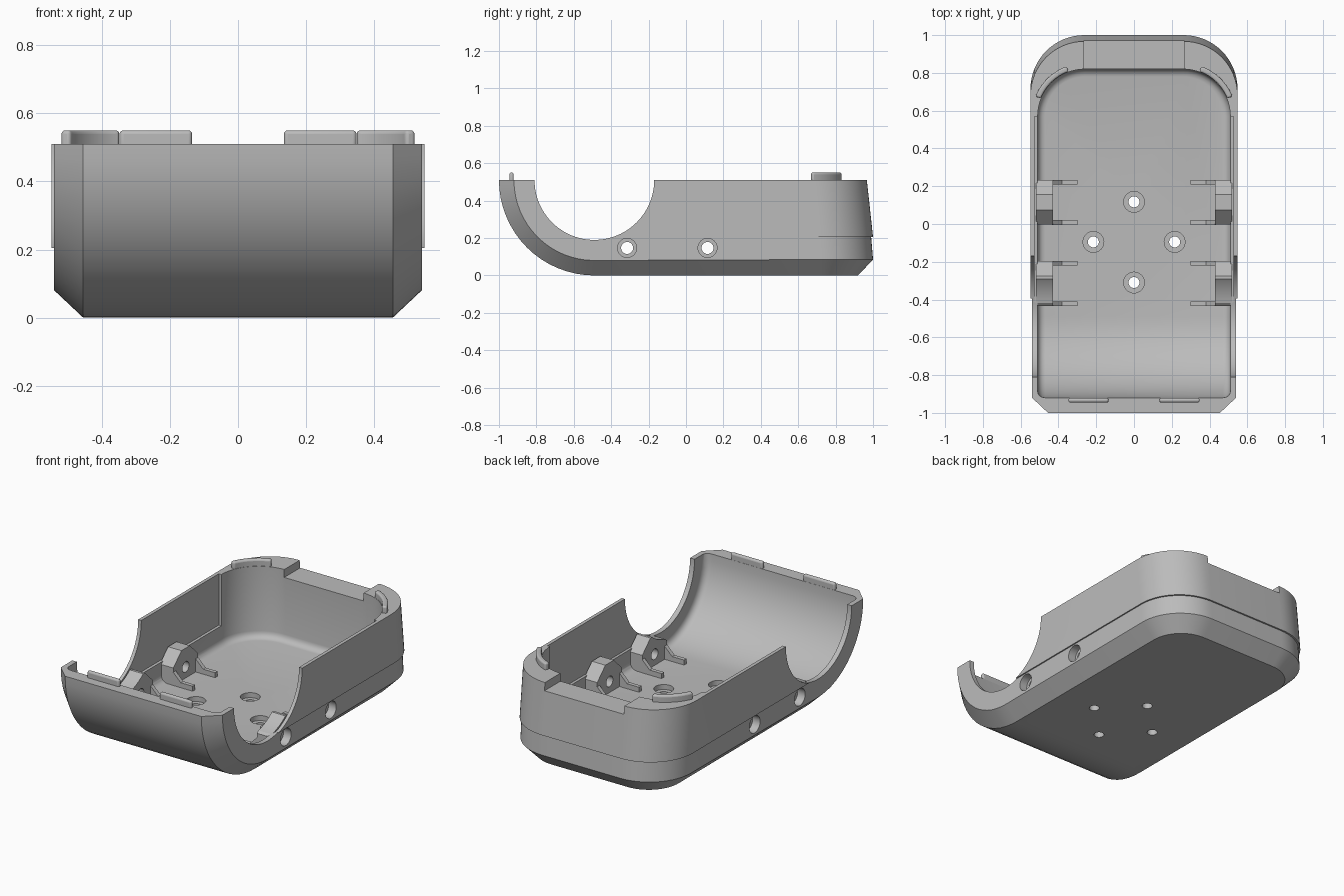
import bpy, bmesh
from math import sin, cos, pi, radians
from mathutils import Matrix, Vector

if "Cube" in bpy.data.objects:
    bpy.data.objects.remove(bpy.data.objects["Cube"], do_unlink=True)

grey = bpy.data.materials.new("plain grey")
grey.use_nodes = True
grey.diffuse_color = (0.5, 0.5, 0.5, 1)
grey.node_tree.nodes["Principled BSDF"].inputs["Base Color"].default_value = (0.5, 0.5, 0.5, 1)

TOP = 0.51          # rim height, also the height of the front curve's axis
AXIS_Y = -0.49      # front curve's axis
STEPS = 16
ARC = [i / STEPS * pi / 2 for i in range(STEPS + 1)]


def finish(bm, name):
    bmesh.ops.recalc_face_normals(bm, faces=bm.faces)
    mesh = bpy.data.meshes.new(name)
    bm.to_mesh(mesh)
    bm.free()
    mesh.materials.append(grey)
    ob = bpy.data.objects.new(name, mesh)
    bpy.context.collection.objects.link(ob)
    return ob


def hull(name, points):
    bm = bmesh.new()
    for p in points:
        bm.verts.new(p)
    bmesh.ops.remove_doubles(bm, verts=bm.verts, dist=0.0005)
    res = bmesh.ops.convex_hull(bm, input=bm.verts)
    loose = list({v for v in res["geom_interior"] if isinstance(v, bmesh.types.BMVert)})
    bmesh.ops.delete(bm, geom=loose, context="VERTS")
    bmesh.ops.dissolve_limit(bm, angle_limit=radians(0.3), verts=bm.verts, edges=bm.edges)
    return finish(bm, name)


def front_curve(hx, r):
    return [(s * hx, AXIS_Y - r * sin(a), TOP - r * cos(a)) for a in ARC for s in (-1, 1)]


def back_corners(hx, rc, yb, z):
    return [(s * (hx - rc + rc * cos(a)), yb - rc + rc * sin(a), z) for a in ARC for s in (-1, 1)]


def prism(name, pts, direction):
    """Extrude a closed outline along a direction."""
    bm = bmesh.new()
    face = bm.faces.new([bm.verts.new(p) for p in pts])
    ext = bmesh.ops.extrude_face_region(bm, geom=[face])["geom"]
    bmesh.ops.translate(bm, vec=direction, verts=[v for v in ext if isinstance(v, bmesh.types.BMVert)])
    return finish(bm, name)


def box(name, lo, hi):
    x, y, z = lo
    return prism(name, [(x, y, z), (hi[0], y, z), (hi[0], hi[1], z), (x, hi[1], z)], (0, 0, hi[2] - z))


def cylinder(start, end, r, segs=32):
    a, b = Vector(start), Vector(end)
    m = Matrix.Translation((a + b) / 2) @ (b - a).to_track_quat("Z", "Y").to_matrix().to_4x4()
    bm = bmesh.new()
    bmesh.ops.create_cone(bm, cap_ends=True, segments=segs, radius1=r, radius2=r, depth=(b - a).length, matrix=m)
    return finish(bm, "cutter")


def apply_boolean(ob, tool, operation="DIFFERENCE"):
    mod = ob.modifiers.new("cut", "BOOLEAN")
    mod.operation, mod.solver, mod.object = operation, "EXACT", tool
    with bpy.context.temp_override(object=ob, active_object=ob, selected_objects=[ob]):
        bpy.ops.object.modifier_apply(modifier=mod.name)
    bpy.data.objects.remove(tool, do_unlink=True)


def apply_bevel(ob, width):
    mod = ob.modifiers.new("bevel", "BEVEL")
    mod.width, mod.segments, mod.limit_method = width, 4, "ANGLE"
    mod.angle_limit = radians(40)


# Chamfered outer body with a curved front and rounded back corners
body = hull("shell", front_curve(0.455, 0.51) + front_curve(0.54, 0.43)
            + back_corners(0.455, 0.2, 0.92, 0) + back_corners(0.54, 0.28, 1.0, 0.085)
            + back_corners(0.54, 0.28, 0.99, 0.205) + back_corners(0.54, 0.28, 0.96, TOP))

# Slightly proud upper band
band = hull("band", back_corners(0.548, 0.285, 1.0, 0.205) + back_corners(0.548, 0.285, 0.967, TOP)
            + [(s * 0.548, -0.45, z) for s in (-1, 1) for z in (0.205, TOP)])
apply_boolean(body, band, "UNION")

# Cavity with a filleted floor
F = 0.04
pts = back_corners(0.51, 0.25, 0.82, 0.7) + [(s * 0.51, -0.92, 0.7) for s in (-1, 1)]
for k in range(5):
    t = k / 4 * pi / 2
    side, r = F * (1 - cos(t)), 0.43 - F * (1 - sin(t))
    pts += front_curve(0.51 - side, r) + back_corners(0.51 - side, 0.25 - side, 0.82 - side, TOP - r)
apply_boolean(body, hull("cutter", pts))

# Thinned side walls, back notch and the round side openings
apply_boolean(body, box("cutter", (-0.527, -0.48, 0.2), (0.527, 0.57, 0.7)))
apply_boolean(body, box("cutter", (-0.265, 0.75, 0.462), (0.265, 1.1, 0.7)))


def opening():
    return cylinder((-1, AXIS_Y, TOP), (1, AXIS_Y, TOP), 0.32, 96)


apply_boolean(body, opening())

# Counterbored floor holes
for x, y in ((0, 0.117), (0, -0.31), (0.215, -0.095), (-0.215, -0.095)):
    apply_boolean(body, cylinder((x, y, -0.1), (x, y, 0.2), 0.029))
    apply_boolean(body, cylinder((x, y, 0.05), (x, y, 0.2), 0.055))


# Counterbored side holes, shared by the walls and the brackets
def side_hole(ob, s, y):
    for x0, r in ((0.3, 0.032), (0.49, 0.051)):
        apply_boolean(ob, cylinder((s * x0, y, 0.147), (s * 0.7, y, 0.147), r))


parts = [body]
for s, side in ((1, "left"), (-1, "right")):
    for y, place in ((0.115, "back"), (-0.315, "front")):
        side_hole(body, s, y)
        # Bracket block with sloped shoulders
        outline = [(-0.118, 0.07), (0.118, 0.07), (0.118, 0.185), (0.04, 0.26), (-0.04, 0.26), (-0.118, 0.185)]
        block = prism(f"{side}_{place}_bracket", [(s * 0.43, y + a, z) for a, z in outline], (s * 0.09, 0, 0))
        if place == "front":
            apply_boolean(block, opening())
        side_hole(block, s, y)
        parts.append(block)
        # Low ribs that brace the bracket
        for d in (-0.107, 0.107):
            rib = [(0.435, 0.07), (0.435, 0.165), (0.38, 0.11), (0.3, 0.11), (0.3, 0.07)]
            parts.append(prism(f"{side}_{place}_rib", [(s * x, y + d - 0.012, z) for x, z in rib], (0, 0.024, 0)))

    # Front rim tab
    xs = sorted((s * 0.135, s * 0.348))
    tab = box(f"{side}_front_tab", (xs[0], -0.945, 0.48), (xs[1], -0.921, 0.55))
    apply_bevel(tab, 0.011)
    parts.append(tab)

    # Curved back corner tab
    angles = [radians(22 + 48 * i / 12) for i in range(13)]
    ring = [(r, a) for r, order in ((0.252, angles), (0.282, angles[::-1])) for a in order]
    tab = prism(f"{side}_back_tab", [(s * (0.26 + r * cos(a)), 0.57 + r * sin(a), 0.48) for r, a in ring],
                (0, 0, 0.07))
    apply_bevel(tab, 0.01)
    parts.append(tab)

# Smooth the curves and keep the creases sharp
bpy.ops.object.select_all(action="DESELECT")
for ob in parts:
    ob.select_set(True)
bpy.context.view_layer.objects.active = body
bpy.ops.object.shade_smooth_by_angle(angle=radians(28))
